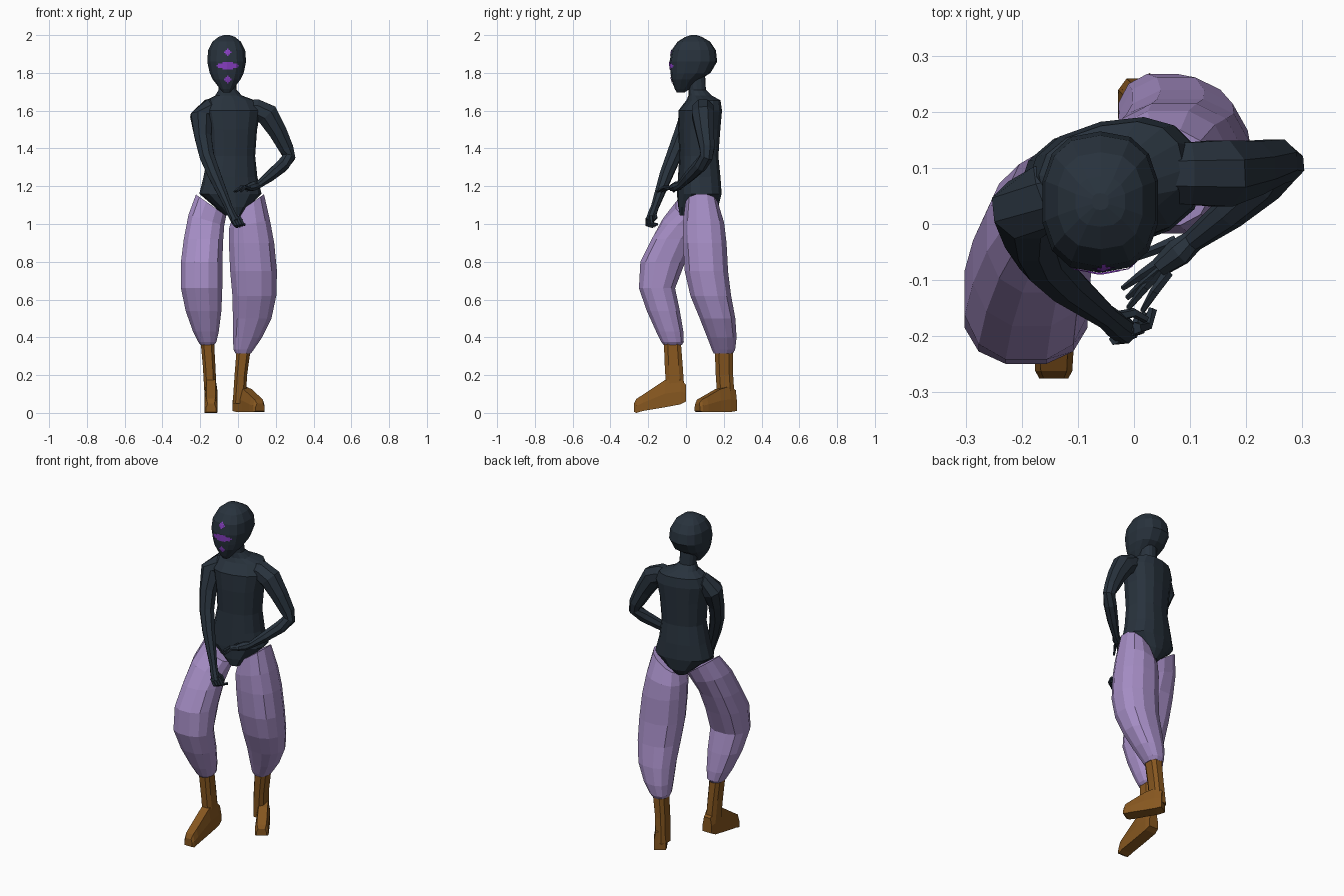
import bpy, bmesh, math
from mathutils import Vector
from mathutils.bvhtree import BVHTree


def material(name, rgb):
    m = bpy.data.materials.new(name)
    m.diffuse_color = (*rgb, 1)
    return m


NAVY = material("dark navy", (0.021, 0.032, 0.046))
LILAC = material("lilac", (0.38, 0.27, 0.56))
BROWN = material("brown leather", (0.24, 0.095, 0.014))
VIOLET = material("bright violet", (0.25, 0.05, 0.55))


def finish(name, bm, mat):
    me = bpy.data.meshes.new(name)
    bm.to_mesh(me)
    bm.free()
    me.materials.append(mat)
    ob = bpy.data.objects.new(name, me)
    bpy.context.collection.objects.link(ob)
    return ob


def loft(name, rings, mat):
    """Skin a list of point rings and cap both ends."""
    bm = bmesh.new()
    loops = [[bm.verts.new(p) for p in r] for r in rings]
    n = len(loops[0])
    for a, b in zip(loops, loops[1:]):
        for i in range(n):
            j = (i + 1) % n
            bm.faces.new((a[i], a[j], b[j], b[i]))
    bm.faces.new(loops[0])
    bm.faces.new(loops[-1])
    bmesh.ops.recalc_face_normals(bm, faces=bm.faces)
    return finish(name, bm, mat)


def ring(z, x0, x1, y0, y1, tilt=0, n=12, p=2.4, rot=0):
    """Level super-ellipse given by its extents; tilt slopes it along x."""
    cx, cy, rx, ry = (x0 + x1) / 2, (y0 + y1) / 2, (x1 - x0) / 2, (y1 - y0) / 2
    pts = []
    for i in range(n):
        t = 2 * math.pi * (i + 0.5) / n
        c, s = math.cos(t), math.sin(t)
        u = rx * math.copysign(abs(c) ** (2 / p), c)
        v = ry * math.copysign(abs(s) ** (2 / p), s)
        x = u * math.cos(rot) - v * math.sin(rot)
        y = u * math.sin(rot) + v * math.cos(rot)
        pts.append(Vector((cx + x, cy + y, z + tilt * u)))
    return pts


def tube(name, path, mat, n=8):
    """Round tube through (x, y, z, radius) points."""
    ps = [Vector(q[:3]) for q in path]
    rings = []
    for i, p in enumerate(ps):
        t = (ps[min(i + 1, len(ps) - 1)] - ps[max(i - 1, 0)]).normalized()
        u = t.cross(Vector((0, 1, 0))).normalized()
        v = u.cross(t)
        rings.append([p + path[i][3] * (u * math.cos(a) + v * math.sin(a))
                      for a in (2 * math.pi * (k + 0.5) / n for k in range(n))])
    return loft(name, rings, mat)


# Torso and neck, twisted slightly: z, centre x, centre y, half width, half depth
TORSO = [(1.045, -.03, .05, .04, .085), (1.09, -.035, .065, .085, .108),
         (1.16, -.04, .07, .165, .112), (1.25, -.04, .07, .142, .108),
         (1.36, -.035, .068, .125, .1), (1.50, -.035, .07, .135, .108),
         (1.60, -.035, .075, .155, .11), (1.655, -.04, .092, .13, .085),
         (1.68, -.05, .075, .07, .06), (1.71, -.055, .06, .047, .045),
         (1.80, -.06, .055, .047, .045)]
loft("torso", [ring(z, x - w, x + w, y - d, y + d, n=14, rot=math.radians(13))
               for z, x, y, w, d in TORSO], NAVY)

# Head: z, half width, front y, back y
HEAD = [(1.695, .018, -.048, -.01), (1.715, .036, -.06, .02), (1.765, .075, -.077, .075),
        (1.80, .092, -.082, .13), (1.86, .105, -.087, .165), (1.92, .1, -.076, .158),
        (1.965, .077, -.045, .128), (1.99, .045, -.005, .085), (2.0, .015, .025, .055)]
head = loft("head", [ring(z, -.06 - w, -.06 + w, a, b, n=14, p=2.5) for z, w, a, b in HEAD], NAVY)

# Face markings: thin sheets of small cells laid on the head surface
bm = bmesh.new()
bm.from_mesh(head.data)
tree = BVHTree.FromBMesh(bm)
bm.free()
bm = bmesh.new()
CELL = 0.008
for cz, a, b in ((1.91, .017, .017), (1.837, .06, .018), (1.765, .017, .017)):
    for i in range(-8, 9):
        for j in range(-3, 4):
            if (i * CELL / a) ** 2 + (j * CELL / b) ** 2 < 1:
                quad = []
                for dx, dz in ((-.5, -.5), (.5, -.5), (.5, .5), (-.5, .5)):
                    o = Vector((-.054 + (i + dx) * CELL, -1, cz + (j + dz) * CELL))
                    hit = tree.ray_cast(o, Vector((0, 1, 0)))[0]
                    quad.append(bm.verts.new(hit + Vector((0, -.004, 0))))
                bm.faces.new(quad)
finish("face_marks", bm, VIOLET)

# Baggy trouser legs: z, x extents, y extents, slope
LEG_FORWARD = [(1.10, -.225, -.06, -.055, .13, -.7), (1.02, -.265, -.07, -.125, .1, -.3),
               (.92, -.29, -.075, -.185, .05), (.80, -.305, -.08, -.245, 0),
               (.66, -.305, -.08, -.252, -.055), (.54, -.28, -.085, -.21, -.03),
               (.43, -.24, -.1, -.16, -.012), (.375, -.212, -.113, -.132, -.01),
               (.36, -.2, -.125, -.12, -.02)]
LEG_BACK = [(1.10, -.03, .14, -.005, .17, .7), (1.0, -.05, .172, -.02, .205, .2),
            (.9, -.052, .195, -.02, .218), (.75, -.045, .21, -.01, .226),
            (.62, -.033, .206, .02, .242), (.5, -.03, .18, .07, .264),
            (.4, -.03, .13, .11, .27), (.335, -.025, .085, .135, .262),
            (.315, -.015, .07, .145, .25)]
loft("forward_trouser_leg", [ring(*r) for r in LEG_FORWARD], LILAC)
loft("back_trouser_leg", [ring(*r) for r in LEG_BACK], LILAC)

# Boot shafts
loft("forward_boot_shaft", [ring(*r, n=8, p=3) for r in
     [(.38, -.2, -.125, -.12, -.025), (.25, -.188, -.118, -.115, -.015),
      (.08, -.178, -.11, -.105, -.003)]], BROWN)
loft("back_boot_shaft", [ring(*r, n=8, p=3) for r in
     [(.33, -.01, .068, .15, .25), (.2, -.02, .05, .155, .252),
      (.05, -.03, .042, .165, .262)]], BROWN)


def foot(name, heel, direction, sections):
    """Boot foot from sections: distance, half width, bottom z, top z."""
    d = Vector((*direction, 0)).normalized()
    s = Vector((-d.y, d.x, 0))
    rings = []
    for dist, w, lo, hi in sections:
        c = Vector((*heel, 0)) + d * dist
        rings.append([c + s * x + Vector((0, 0, z)) for x, z in
                      ((-w, lo), (w, lo), (w, (lo + hi) / 2), (w * .7, hi),
                       (-w * .7, hi), (-w, (lo + hi) / 2))])
    loft(name, rings, BROWN)


foot("forward_foot", (-.143, 0), (0, -1),
     [(0, .03, .06, .15), (.03, .035, .045, .18), (.11, .035, .03, .175),
      (.23, .035, .01, .095), (.262, .033, 0, .075), (.275, .026, .005, .05)])
foot("back_foot", (0, .252), (.52, -.855),
     [(0, .033, .01, .12), (.04, .036, .005, .14), (.1, .036, .005, .125),
      (.18, .038, .005, .085), (.212, .036, .005, .07), (.225, .028, .01, .05)])

# Arms, from inside the torso to the palm
tube("lowered_arm", [(-.08, .07, 1.59, .055), (-.155, .05, 1.605, .06), (-.195, .025, 1.565, .062),
                     (-.185, -.025, 1.46, .048), (-.165, -.065, 1.36, .042),
                     (-.125, -.105, 1.26, .037), (-.05, -.165, 1.09, .022),
                     (-.035, -.178, 1.055, .024), (-.015, -.192, 1.015, .024)], NAVY)
tube("bent_arm", [(.01, .09, 1.60, .055), (.10, .09, 1.605, .06), (.155, .09, 1.58, .064),
                  (.21, .1, 1.49, .052), (.255, .112, 1.4, .042), (.27, .108, 1.355, .036),
                  (.235, .075, 1.31, .037), (.17, .02, 1.255, .031),
                  (.105, -.03, 1.205, .02), (.08, -.05, 1.2, .026), (.045, -.078, 1.19, .018)], NAVY)

# Curled fingers of the lowered hand
for i in range(4):
    t = i * .013
    tube("curled_finger", [(-.035 + t, -.205 + t * .5, 1.03 + t * .3, .011),
                           (-.016 + t, -.205 + t * .6, .995 + t * .2, .01),
                           (-.005 + t, -.175 + t * .6, .985 + t * .3, .008)], NAVY, 5)
tube("curled_thumb", [(-.03, -.165, 1.05, .01), (.0, -.158, 1.035, .009),
                      (.022, -.17, 1.02, .007)], NAVY, 5)

# Spread fingers of the bent hand
for root, tip in (((.075, -.03), (-.01, -.066)), ((.05, -.065), (-.02, -.115)),
                  ((.05, -.075), (-.01, -.15)), ((.06, -.085), (.015, -.155)),
                  ((.055, -.07), (-.012, -.132))):
    mx, my = (root[0] + tip[0]) / 2, (root[1] + tip[1]) / 2
    tube("spread_finger", [(*root, 1.19, .011), (mx, my, 1.195, .009), (*tip, 1.17, .005)], NAVY, 5)
